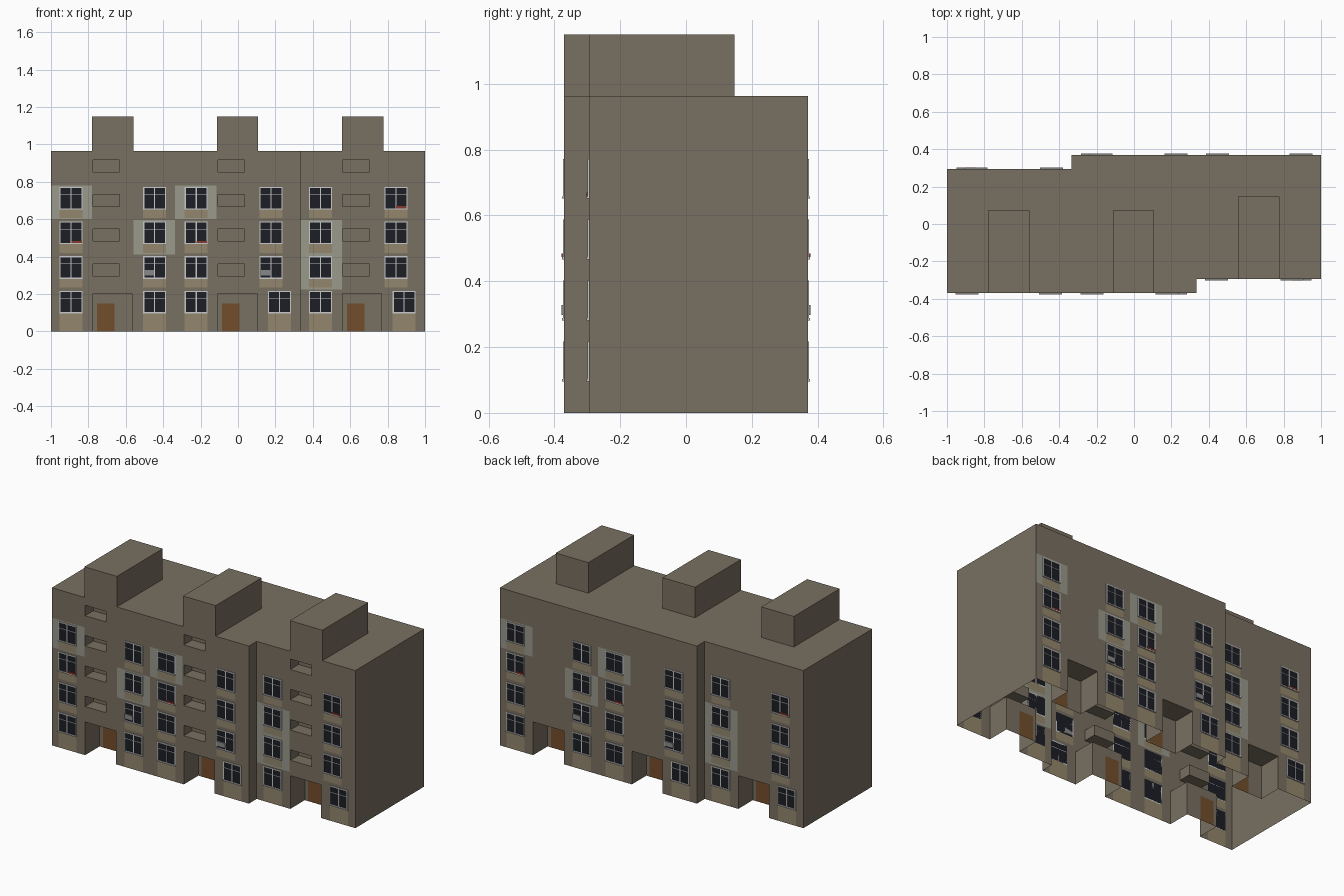
import bpy, bmesh, math

if "Cube" in bpy.data.objects:
    bpy.data.objects.remove(bpy.data.objects["Cube"])

H, STEP, Y0, Y1 = 0.963, 0.333, -0.37, -0.295
PITCH = 0.185

MATS = []
for name, c in [("wall", (.19, .16, .12)), ("sill_panel", (.29, .24, .15)),
                ("pale_panel", (.32, .32, .26)), ("glass", (.012, .013, .018)),
                ("door", (.17, .075, .025)), ("frame", (.55, .56, .54)),
                ("flower_red", (.25, .04, .025)), ("vent_grey", (.25, .25, .25))]:
    m = bpy.data.materials.new(name)
    m.diffuse_color = (*c, 1)
    m.use_nodes = True
    m.node_tree.nodes["Principled BSDF"].inputs["Base Color"].default_value = m.diffuse_color
    MATS.append(m)
WALL, SILL, PALE, GLASS, DOOR, FRAME, RED, VENT = range(8)


def finish(bm, name, rot=0):
    bmesh.ops.remove_doubles(bm, verts=bm.verts, dist=1e-5)
    me = bpy.data.meshes.new(name)
    bm.to_mesh(me)
    bm.free()
    for m in MATS:
        me.materials.append(m)
    ob = bpy.data.objects.new(name, me)
    ob.rotation_euler.z = rot
    bpy.context.collection.objects.link(ob)
    return ob


def poly(bm, pts, mat=WALL):
    bm.faces.new([bm.verts.new(p) for p in pts]).material_index = mat


def panel(bm, x0, x1, z0, z1, y, mat=WALL):
    poly(bm, [(x0, y, z0), (x1, y, z0), (x1, y, z1), (x0, y, z1)], mat)


def box(bm, x0, x1, y0, y1, z0, z1, mat=WALL):
    vs = bmesh.ops.create_cube(bm, size=1)["verts"]
    for v in vs:
        v.co = (x1 if v.co.x > 0 else x0, y1 if v.co.y > 0 else y0, z1 if v.co.z > 0 else z0)
    for f in {f for v in vs for f in v.link_faces}:
        f.material_index = mat


def wall_y(x):
    return Y0 if x < STEP else Y1


# Window columns: left edge on the upper floors and on the ground floor
COLS = [(-.955, -.955), (-.507, -.507), (-.285, -.285), (.115, .16), (.38, .38), (.783, .827)]
W = 0.123
WINDOWS = [(c[0] if k else c[1], k) for c in COLS for k in range(4)]
ENTRIES = [-.775, -.107, .56]
PALES = [(-1, -.78, .6, .78), (-.56, -.337, .412, .595),
         (-.337, -.115, .6, .78), (.335, .555, .225, .595)]


def facade(name, rot, stairs):
    # rectangles (x0, x1, z0, z1, material); later ones win, None = opening
    rects = [(*p, PALE) for p in PALES]
    for x, k in WINDOWS:
        z = .10 + PITCH * k
        rects.append((x, x + W, z - (.05 if k else .1), z, SILL))
        rects.append((x, x + W, z, z + .117, GLASS))
    holes = [(x, x + .208, 0, .203, .14) for x in ENTRIES]
    if stairs:
        holes += [(x, x + .142, z, z + .064, .08) for x in ENTRIES
                  for z in (.297 + PITCH * i for i in range(4))]
    rects += [(*h[:4], None) for h in holes]

    bm = bmesh.new()
    xs = sorted({round(v, 4) for r in rects for v in r[:2]} | {-1, STEP, 1})
    zs = sorted({round(v, 4) for r in rects for v in r[2:4]} | {0, H})
    for xa, xb in zip(xs, xs[1:]):
        for za, zb in zip(zs, zs[1:]):
            cx, cz, mat = (xa + xb) / 2, (za + zb) / 2, WALL
            for r in rects:
                if r[0] < cx < r[1] and r[2] < cz < r[3]:
                    mat = r[4]
            if mat is not None:
                panel(bm, xa, xb, za, zb, wall_y(cx), mat)
    # return wall at the step
    poly(bm, [(STEP, Y0, 0), (STEP, Y1, 0), (STEP, Y1, H), (STEP, Y0, H)])
    # recess linings, with a door in each entrance
    for x0, x1, z0, z1, d in holes:
        a = wall_y(x0)
        b = a + d
        poly(bm, [(x0, a, z0), (x0, b, z0), (x0, b, z1), (x0, a, z1)])
        poly(bm, [(x1, b, z0), (x1, a, z0), (x1, a, z1), (x1, b, z1)])
        poly(bm, [(x0, b, z1), (x1, b, z1), (x1, a, z1), (x0, a, z1)])
        if z0 > 0:
            poly(bm, [(x0, a, z0), (x1, a, z0), (x1, b, z0), (x0, b, z0)])
            panel(bm, x0, x1, z0, z1, b)
        else:
            da, db = x0 + .022, x0 + .115
            panel(bm, x0, da, 0, .15, b)
            panel(bm, da, db, 0, .15, b, DOOR)
            panel(bm, db, x1, 0, .15, b)
            panel(bm, x0, x1, .15, z1, b)
    finish(bm, name, rot)


def window_details(name, rot):
    bm = bmesh.new()
    t = .006
    for x, k in WINDOWS:
        z, y = .10 + PITCH * k, wall_y(x)
        x1, z1, zt = x + W, z + .117, z + .075
        # border, transom, mullion, sill
        for a, b, c, d in [(x, x + t, z, z1), (x1 - t, x1, z, z1), (x + t, x1 - t, z1 - t, z1),
                           (x + t, x1 - t, zt, zt + t / 2), (x + W / 2 - t / 2, x + W / 2 + t / 2, z, z1 - t)]:
            box(bm, a, b, y - .004, y, c, d, FRAME)
        box(bm, x, x1, y - .007, y, z - .004, z + .003, FRAME)
    # flower boxes and vents
    for x, k in [(-.89, 2), (-.222, 2), (.845, 3)]:
        y, z = wall_y(x), .10 + PITCH * k
        box(bm, x, x + .055, y - .008, y, z + .003, z + .014, RED)
    for x in (-.503, .122):
        box(bm, x, x + .055, Y0 - .008, Y0, .298, .328, VENT)
    finish(bm, name, rot)


facade("front_facade", 0, True)
facade("back_facade", math.pi, False)
window_details("front_window_frames", 0)
window_details("back_window_frames", math.pi)

# End walls and roof (the underside stays open)
for name, rot in (("right_end_wall", 0), ("left_end_wall", math.pi)):
    bm = bmesh.new()
    poly(bm, [(1, Y1, 0), (1, -Y0, 0), (1, -Y0, H), (1, Y1, H)])
    finish(bm, name, rot)
half = [(-1, Y0), (STEP, Y0), (STEP, Y1), (1, Y1)]
bm = bmesh.new()
poly(bm, [(x, y, H) for x, y in half] + [(-x, -y, H) for x, y in half])
finish(bm, "roof")

# Stair heads on the roof
for i, x in enumerate((-.78, -.112, .557)):
    bm = bmesh.new()
    y = wall_y(x)
    box(bm, x, x + .22, y, y + .443, H, 1.15)
    bmesh.ops.delete(bm, geom=[f for f in bm.faces if f.normal.z < -.5 or
                               all(v.co.z < H + .01 for v in f.verts)], context='FACES')
    finish(bm, "stair_head_%d" % (i + 1))
